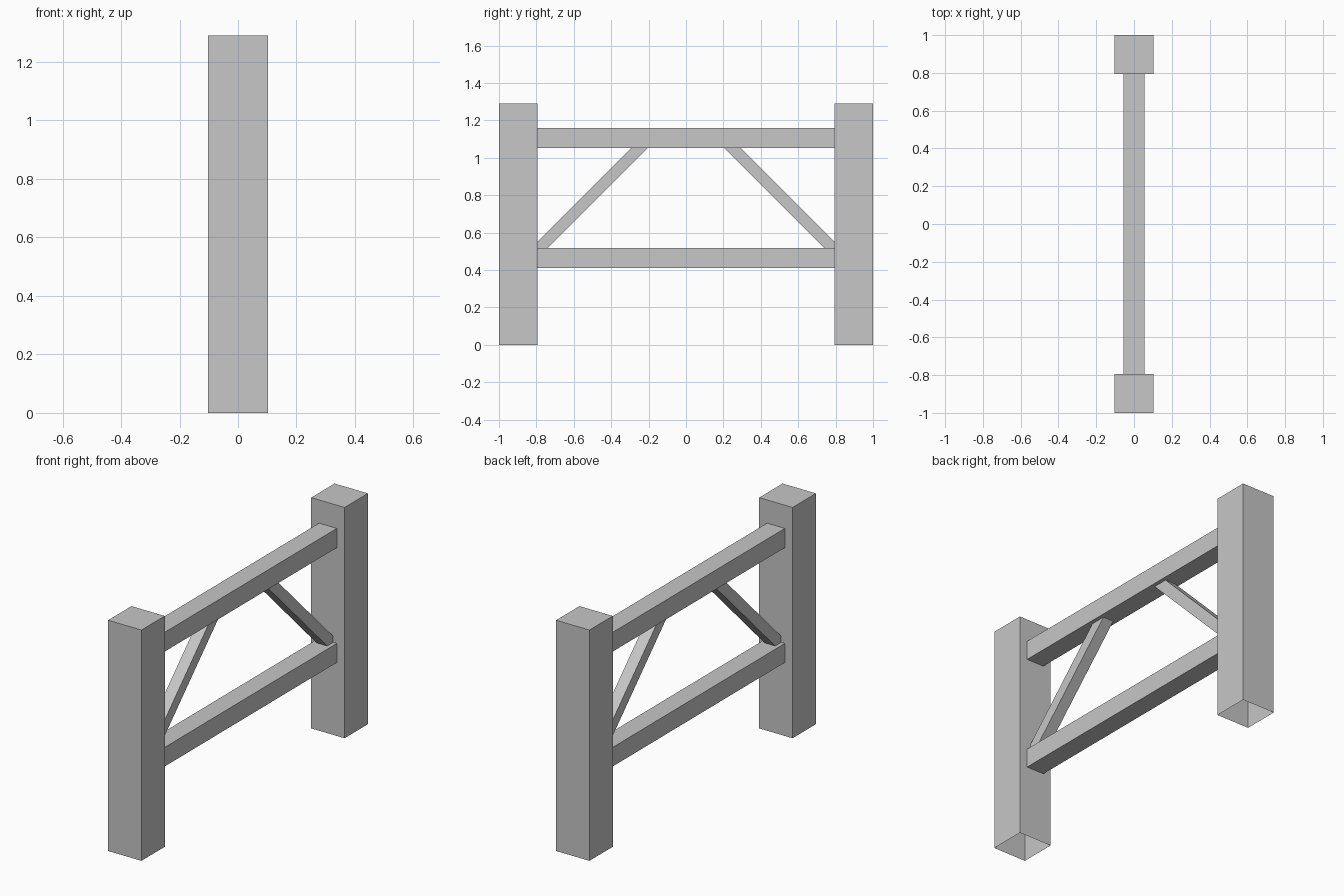
import bpy
import bmesh

cube = bpy.data.objects.get("Cube")
if cube:
    bpy.data.objects.remove(cube, do_unlink=True)

grey = bpy.data.materials.new("plain grey")
grey.use_nodes = True
colour = (0.57, 0.57, 0.57, 1)
grey.diffuse_color = colour
grey.node_tree.nodes["Principled BSDF"].inputs["Base Color"].default_value = colour

HALF_LENGTH = 1.0
POST_HALF = 0.103
POST_INNER = HALF_LENGTH - 2 * POST_HALF
POST_HEIGHT = 1.29
RAIL_HALF = 0.055
LOW_RAIL = (0.41, 0.517)
TOP_RAIL = (1.052, 1.16)
BRACE_HALF = 0.033


def extrude_profile(name, profile, half_width, open_bottom=False):
    """Extrude a (y, z) outline across x, centred on x = 0."""
    bm = bmesh.new()
    face = bm.faces.new([bm.verts.new((-half_width, y, z)) for y, z in profile])
    result = bmesh.ops.extrude_face_region(bm, geom=[face], use_keep_orig=True)
    moved = [v for v in result["geom"] if isinstance(v, bmesh.types.BMVert)]
    bmesh.ops.translate(bm, verts=moved, vec=(2 * half_width, 0, 0))
    bmesh.ops.recalc_face_normals(bm, faces=bm.faces)
    if open_bottom:
        bottom = [f for f in bm.faces if f.normal.z < -0.9]
        bmesh.ops.delete(bm, geom=bottom, context="FACES_ONLY")
    mesh = bpy.data.meshes.new(name)
    bm.to_mesh(mesh)
    bm.free()
    mesh.materials.append(grey)
    obj = bpy.data.objects.new(name, mesh)
    bpy.context.collection.objects.link(obj)
    return obj


def rectangle(y0, y1, z0, z1):
    return [(y0, z0), (y1, z0), (y1, z1), (y0, z1)]


# Rails between the posts
for name, (z0, z1) in (("lower_rail", LOW_RAIL), ("upper_rail", TOP_RAIL)):
    extrude_profile(name, rectangle(-POST_INNER, POST_INNER, z0, z1), RAIL_HALF)

# Posts, open underneath, and diagonal braces trimmed to post and rails
rise = TOP_RAIL[0] - LOW_RAIL[1]
foot = POST_INNER - 0.053
heel = LOW_RAIL[1] + 0.035
brace = [
    (foot, LOW_RAIL[1]),
    (POST_INNER, LOW_RAIL[1]),
    (POST_INNER, heel),
    (POST_INNER - (TOP_RAIL[0] - heel), TOP_RAIL[0]),
    (foot - rise, TOP_RAIL[0]),
]
for side, sign in (("front", -1), ("back", 1)):
    extrude_profile(side + "_post",
                    rectangle(sign * POST_INNER, sign * HALF_LENGTH, 0, POST_HEIGHT),
                    POST_HALF, open_bottom=True)
    extrude_profile(side + "_brace", [(sign * y, z) for y, z in brace], BRACE_HALF)
